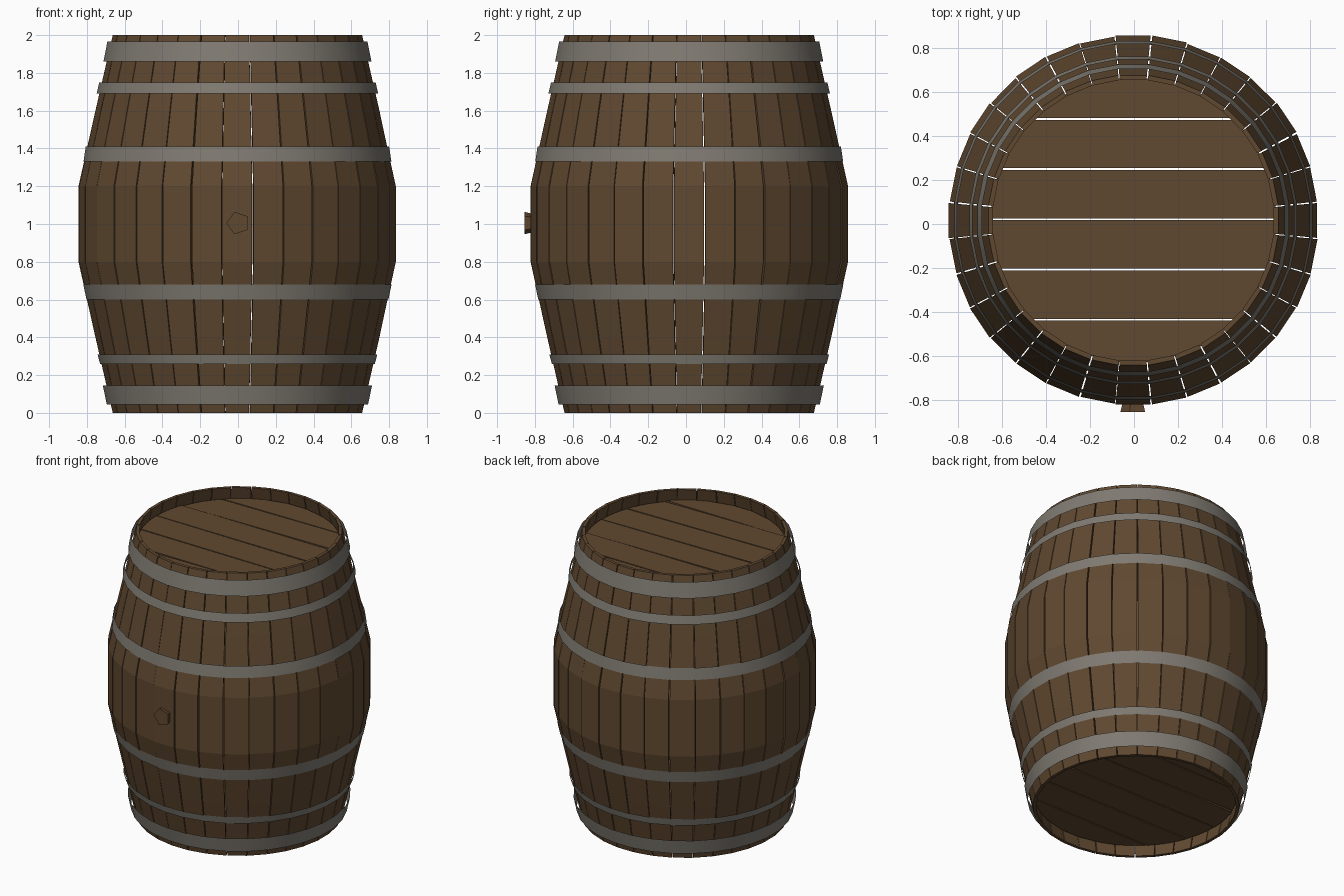
import bpy, bmesh, math, random
from math import sin, cos, pi

if "Cube" in bpy.data.objects:
    bpy.data.objects.remove(bpy.data.objects["Cube"])

random.seed(4)
CX, CY = -0.003, 0.017      # barrel axis
STAVES = 32


def material(name, rgb):
    m = bpy.data.materials.new(name)
    m.diffuse_color = (*rgb, 1)
    m.use_nodes = True
    m.node_tree.nodes["Principled BSDF"].inputs["Base Color"].default_value = m.diffuse_color
    return m


wood = material("brown_wood", (0.117, 0.066, 0.030))
iron = material("grey_iron", (0.215, 0.198, 0.170))


def make_object(name, bm, mat):
    bmesh.ops.recalc_face_normals(bm, faces=bm.faces)
    mesh = bpy.data.meshes.new(name)
    bm.to_mesh(mesh)
    bm.free()
    mesh.materials.append(mat)
    ob = bpy.data.objects.new(name, mesh)
    bpy.context.collection.objects.link(ob)
    return ob


def skin(bm, rings):
    """Join closed rings of points into a capped tube."""
    rings = [[bm.verts.new(p) for p in ring] for ring in rings]
    n = len(rings[0])
    for a, b in zip(rings, rings[1:]):
        for i in range(n):
            j = (i + 1) % n
            bm.faces.new((a[i], a[j], b[j], b[i]))
    bm.faces.new(rings[0])
    bm.faces.new(rings[-1])


def polar(r, a, z):
    return (CX + r * cos(a), CY + r * sin(a), z)


# Curved staves with narrow gaps and slight unevenness
profile = [(0.0, 0.663), (0.4, 0.755), (0.8, 0.842),
           (1.2, 0.842), (1.6, 0.755), (2.0, 0.663)]
bm = bmesh.new()
for k in range(STAVES):
    mid = 2 * pi * k / STAVES
    turn = random.uniform(-0.002, 0.002)
    push = random.uniform(-0.003, 0.004)
    half = pi / STAVES - 0.0035
    rings = []
    for z, r in profile:
        bulge = push if 0.5 < z < 1.5 else 0
        a0, a1 = mid + turn - half, mid + turn + half
        ro, ri = r + bulge, r + bulge - 0.022
        rings.append([polar(ro, a0, z), polar(ro, a1, z),
                      polar(ri, a1, z), polar(ri, a0, z)])
    skin(bm, rings)
make_object("staves", bm, wood)

# Thin iron hoops: (z low, radius low, z high, radius high)
hoops = [(0.045, 0.695, 0.145, 0.716), (0.26, 0.731, 0.31, 0.744),
         (0.60, 0.803, 0.68, 0.820), (1.33, 0.819, 1.41, 0.807),
         (1.69, 0.749, 1.75, 0.735), (1.86, 0.713, 1.965, 0.692)]
for i, (z0, r0, z1, r1) in enumerate(hoops):
    bm = bmesh.new()
    loops = [[bm.verts.new(polar(r, 2 * pi * (k + 0.5) / STAVES, z))
              for k in range(STAVES)] for z, r in ((z0, r0), (z1, r1))]
    for k in range(STAVES):
        j = (k + 1) % STAVES
        bm.faces.new((loops[0][k], loops[0][j], loops[1][j], loops[1][k]))
    ob = make_object(f"hoop_{i + 1}", bm, iron)
    ob.data.shade_smooth()


# Round heads cut from six parallel planks
def head(name, z, thickness, radius):
    bm = bmesh.new()
    edges = [-radius] + [-0.4525 + 0.2285 * i for i in range(5)] + [radius]
    for lo, hi in zip(edges, edges[1:]):
        lo, hi = lo + 0.004, hi - 0.004
        ys = [lo + (hi - lo) * i / 5 for i in range(6)]
        side = [(math.sqrt(radius ** 2 - y * y), y) for y in ys]
        outline = side + [(-x, y) for x, y in reversed(side)]
        tilt = random.uniform(-0.006, 0.006)
        skin(bm, [[(CX + x, CY + y, h + tilt * x / radius)
                   for x, y in outline] for h in (z, z + thickness)])
    make_object(name, bm, wood)


head("top_head", 1.90, 0.02, 0.650)
head("bottom_head", 0.08, 0.02, 0.650)

# Five-sided bung, flared outwards
bm = bmesh.new()
skin(bm, [[(r * cos(pi + 2 * pi * i / 5), y, 1.005 + r * sin(pi + 2 * pi * i / 5))
           for i in range(5)] for y, r in ((-0.79, 0.045), (-0.855, 0.062))])
make_object("bung", bm, wood)
